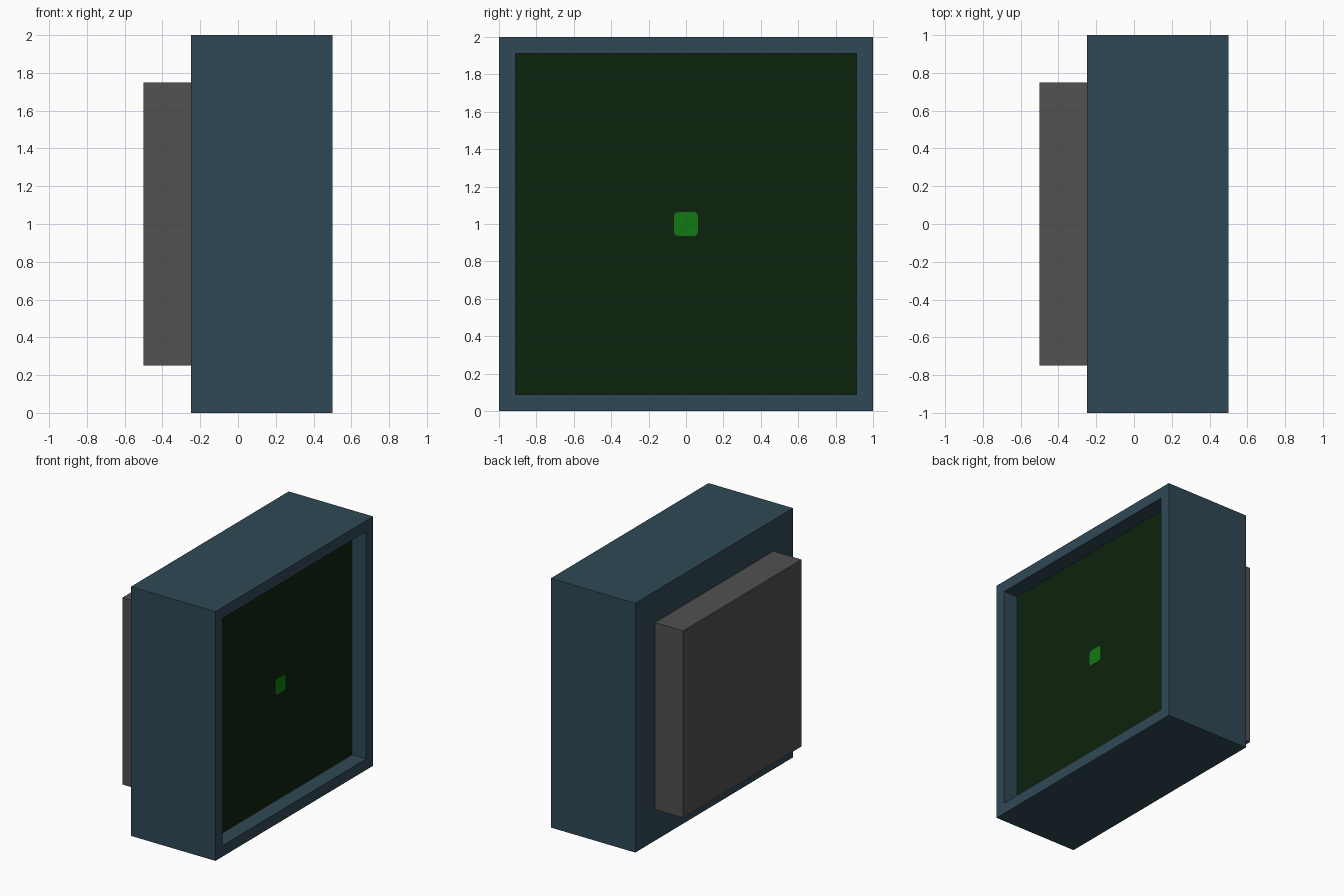
import bpy, bmesh
from mathutils import Vector

if "Cube" in bpy.data.objects:
    bpy.data.objects.remove(bpy.data.objects["Cube"])


def material(name, rgb):
    m = bpy.data.materials.new(name)
    m.diffuse_color = (*rgb, 1)
    m.use_nodes = True
    m.node_tree.nodes["Principled BSDF"].inputs["Base Color"].default_value = m.diffuse_color
    return m


slate = material("slate blue", (0.029, 0.066, 0.093))
grey = material("dark grey", (0.082, 0.082, 0.082))
dark_green = material("dark screen green", (0.0043, 0.0168, 0.0043))
green = material("bright green", (0.0058, 0.195, 0.0058))


def box(bm, lo, hi):
    lo, hi = Vector(lo), Vector(hi)
    verts = bmesh.ops.create_cube(bm, size=1)["verts"]
    for v in verts:
        v.co = (lo + hi) / 2 + v.co * (hi - lo)


def finish(bm, name, *mats):
    bm.normal_update()
    mesh = bpy.data.meshes.new(name)
    bm.to_mesh(mesh)
    bm.free()
    for m in mats:
        mesh.materials.append(m)
    obj = bpy.data.objects.new(name, mesh)
    bpy.context.collection.objects.link(obj)
    return obj


# Monitor housing: right face inset and pushed in, recess floor is the screen
bm = bmesh.new()
box(bm, (-0.25, -1, 0), (0.5, 1, 2))
bm.normal_update()
face = next(f for f in bm.faces if f.normal.x > 0.9)
bmesh.ops.inset_region(bm, faces=[face], thickness=0.125)
floor = bmesh.ops.extrude_discrete_faces(bm, faces=[face])["faces"][0]
for v in floor.verts:
    v.co.x -= 0.125
floor.material_index = 1
finish(bm, "monitor_housing", slate, dark_green)

# Rear casing block
bm = bmesh.new()
box(bm, (-0.5, -0.75, 0.25), (-0.25, 0.75, 1.75))
finish(bm, "rear_casing", grey)

# Rounded square cursor on the screen
bm = bmesh.new()
box(bm, (0.374, -0.0635, 0.9365), (0.378, 0.0635, 1.0635))
edges = [e for e in bm.edges if abs(e.verts[0].co.x - e.verts[1].co.x) > 0.003]
bmesh.ops.bevel(bm, geom=edges, offset=0.02, offset_type='OFFSET',
                segments=3, profile=0.5, affect='EDGES', clamp_overlap=False)
finish(bm, "screen_cursor", green)
